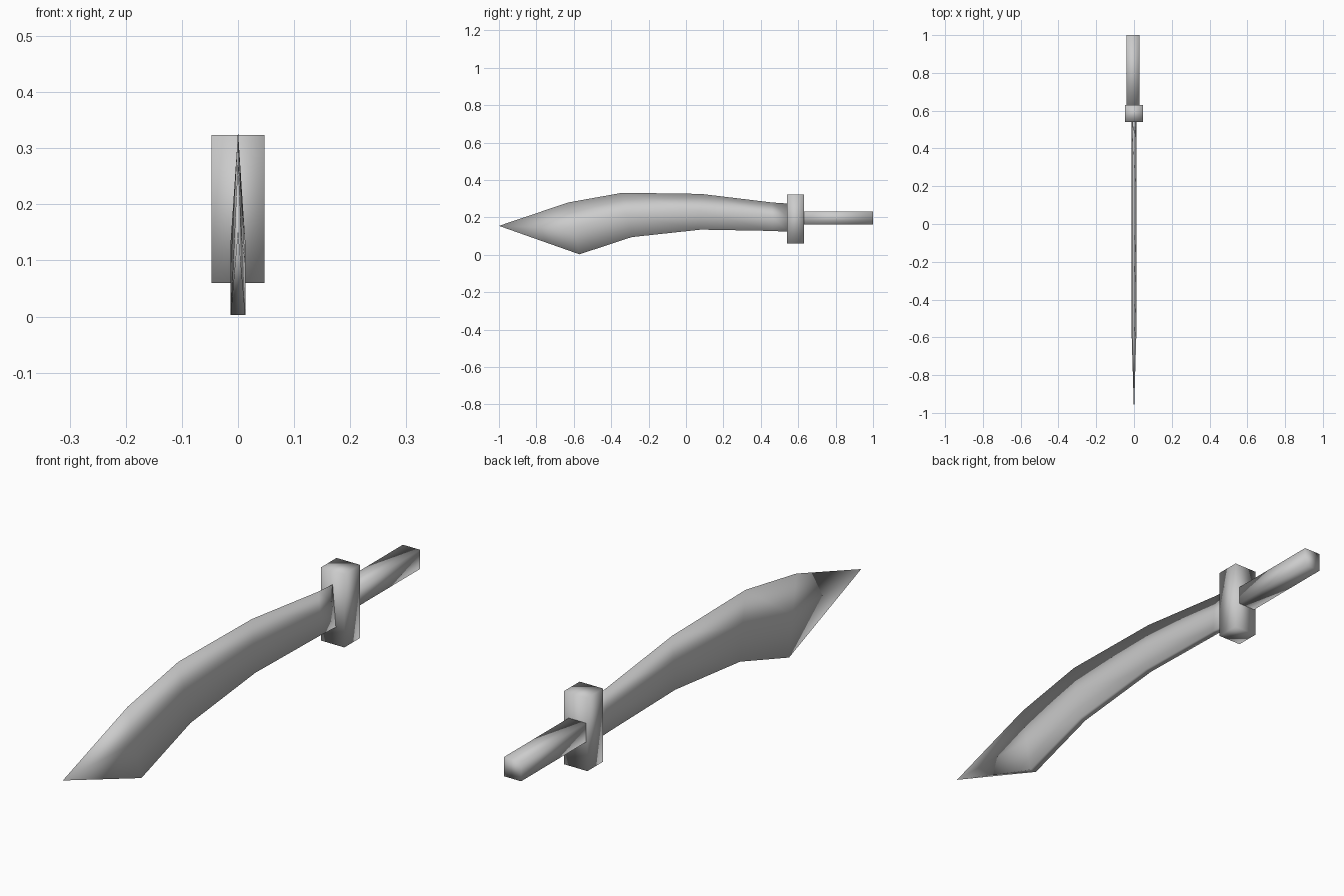
import bpy, bmesh
from mathutils import Matrix, Vector

cube = bpy.data.objects.get("Cube")
if cube:
    bpy.data.objects.remove(cube)

steel = bpy.data.materials.new("grey steel")
steel.use_nodes = True
GREY = (0.6, 0.6, 0.6, 1)
steel.diffuse_color = GREY
steel.node_tree.nodes["Principled BSDF"].inputs["Base Color"].default_value = GREY


def finish(name, bm):
    """Turn the bmesh into a smooth-shaded object."""
    bmesh.ops.recalc_face_normals(bm, faces=bm.faces)
    for f in bm.faces:
        f.smooth = True
    mesh = bpy.data.meshes.new(name)
    bm.to_mesh(mesh)
    bm.free()
    mesh.materials.append(steel)
    obj = bpy.data.objects.new(name, mesh)
    bpy.context.collection.objects.link(obj)


def box(name, low, high):
    low, high = Vector(low), Vector(high)
    bm = bmesh.new()
    place = Matrix.Translation((low + high) / 2) @ Matrix.Diagonal((*(high - low), 1))
    bmesh.ops.create_cube(bm, size=1, matrix=place)
    finish(name, bm)


# Blade: wedge sections, sharp along the top and flat along the bottom
HALF = 0.013
spine = [(-0.63, 0.28), (-0.34, 0.332), (0.08, 0.326), (0.46, 0.28), (0.55, 0.274)]
belly = [(-0.57, 0.003), (-0.29, 0.095), (0.08, 0.135), (0.46, 0.128), (0.55, 0.123)]
bm = bmesh.new()
rings = []
for (ty, tz), (by, bz) in zip(spine, belly):
    ring = []
    for side, t in ((-1, 0), (-1, 0.5), (0, 1), (1, 0.5), (1, 0)):
        ring.append(bm.verts.new((side * HALF * (1 - t), by + (ty - by) * t, bz + (tz - bz) * t)))
    rings.append(ring)
for a, b in zip(rings, rings[1:]):
    for i in range(5):
        j = (i + 1) % 5
        bm.faces.new((a[i], a[j], b[j], b[i]))
bm.faces.new(rings[-1])
# Pointed tip
tip = bm.verts.new((0, -1, 0.155))
for i in range(5):
    bm.faces.new((rings[0][i], rings[0][(i + 1) % 5], tip))
finish("blade", bm)

# Guard block and grip
box("guard", (-0.047, 0.54, 0.06), (0.047, 0.63, 0.324))
box("grip", (-0.041, 0.62, 0.163), (0.028, 1, 0.232))
